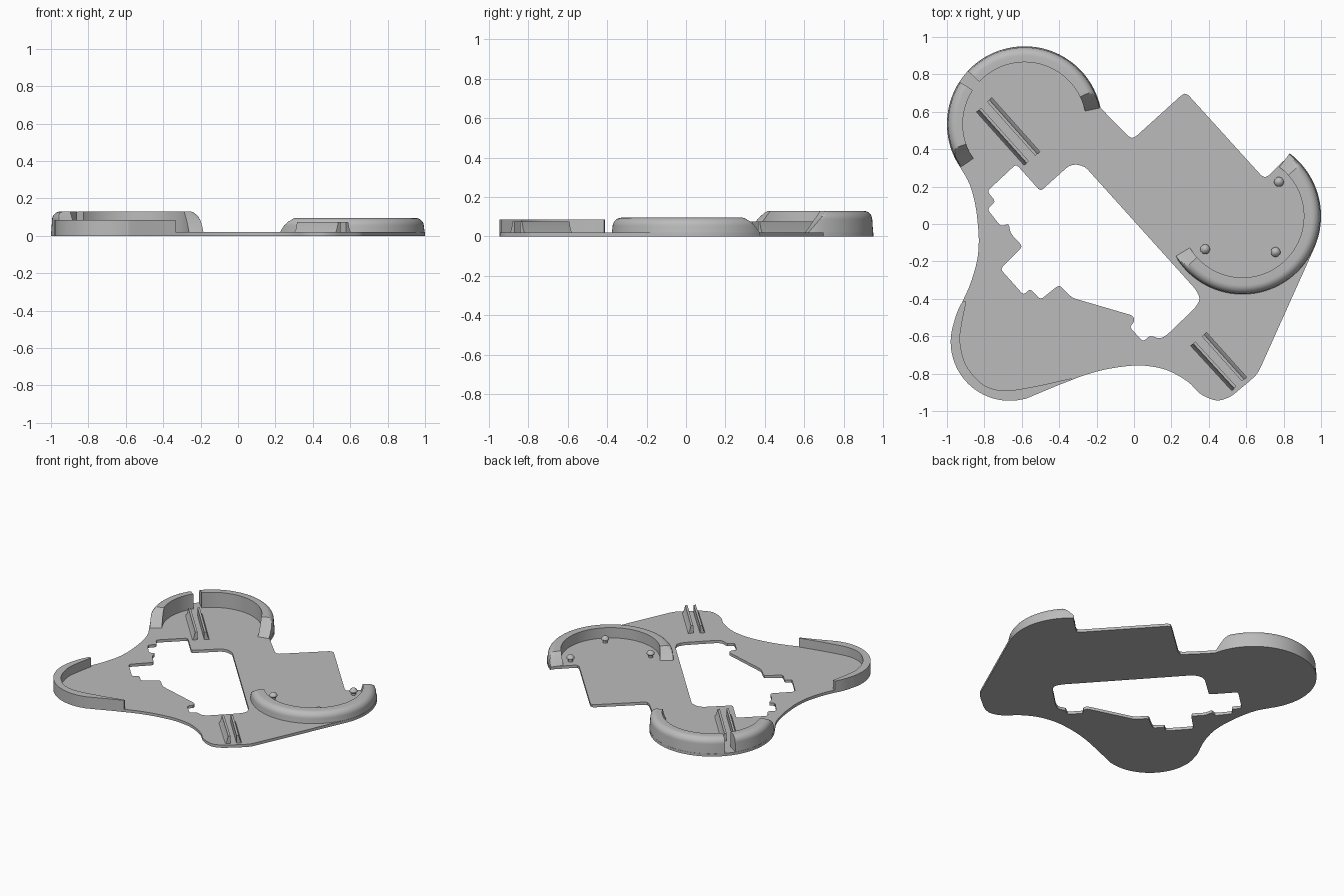
import bpy, bmesh
from math import sin, cos, pi, radians
from mathutils import Vector

if "Cube" in bpy.data.objects:
    bpy.data.objects.remove(bpy.data.objects["Cube"], do_unlink=True)

grey = bpy.data.materials.new("plain grey")
grey.use_nodes = True
tint = (0.5, 0.5, 0.5, 1)
grey.diffuse_color = tint
grey.node_tree.nodes["Principled BSDF"].inputs["Base Color"].default_value = tint

THICK = 0.02
BACK_LOBE = (-0.585, 0.535, 0.415)
SIDE_LOBE = (0.58, 0.042, 0.42)
FRONT_LOBE = (-0.665, -0.63, 0.315)


def finish(name, bm):
    bmesh.ops.recalc_face_normals(bm, faces=bm.faces)
    mesh = bpy.data.meshes.new(name)
    bm.to_mesh(mesh)
    bm.free()
    mesh.materials.append(grey)
    obj = bpy.data.objects.new(name, mesh)
    bpy.context.collection.objects.link(obj)
    bpy.ops.object.select_all(action='DESELECT')
    obj.select_set(True)
    bpy.context.view_layer.objects.active = obj
    bpy.ops.object.shade_smooth_by_angle(angle=radians(30))
    return obj


def arc(lobe, start, end, count=40):
    x, y, r = lobe
    angles = [radians(start + (end - start) * i / count) for i in range(count + 1)]
    return [(x + r * cos(a), y + r * sin(a)) for a in angles]


def smooth(points, steps=5):
    """Catmull-Rom curve through the points."""
    pts = [Vector(p) for p in points]
    pts = [pts[0] * 2 - pts[1]] + pts + [pts[-1] * 2 - pts[-2]]
    out = []
    for a, b, c, d in zip(pts, pts[1:], pts[2:], pts[3:]):
        for i in range(steps):
            t = i / steps
            out.append((b * 2 + (c - a) * t + (a * 2 - b * 5 + c * 4 - d) * t * t
                        + (b * 3 - a - c * 3 + d) * t ** 3) / 2)
    return [tuple(p) for p in out] + [tuple(points[-1])]


def soften(points, size=0.018):
    """Round every corner of a closed outline a little."""
    pts = [Vector(p) for p in points]
    out = []
    for i, p in enumerate(pts):
        to_prev, to_next = pts[i - 1] - p, pts[(i + 1) % len(pts)] - p
        a = p + to_prev.normalized() * min(size, to_prev.length * 0.4)
        b = p + to_next.normalized() * min(size, to_next.length * 0.4)
        out += [a, (a + b + p * 2) / 4, b]
    return out


def prism(name, loops, height):
    """Fill an outline with optional holes and raise it from the ground."""
    bm = bmesh.new()
    for loop in loops:
        verts = [bm.verts.new((p[0], p[1], 0)) for p in loop]
        for a, b in zip(verts, verts[1:] + verts[:1]):
            bm.edges.new((a, b))
    bmesh.ops.triangle_fill(bm, use_beauty=True, edges=bm.edges[:])
    top = bmesh.ops.extrude_face_region(bm, geom=bm.faces[:])["geom"]
    raised = [v for v in top if isinstance(v, bmesh.types.BMVert)]
    bmesh.ops.translate(bm, verts=raised, vec=(0, 0, height))
    return finish(name, bm)


def loft(name, sections):
    bm = bmesh.new()
    rings = [[bm.verts.new(p) for p in s] for s in sections]
    n = len(rings[0])
    for a, b in zip(rings, rings[1:]):
        for i in range(n):
            j = (i + 1) % n
            bm.faces.new((a[i], a[j], b[j], b[i]))
    bm.faces.new(rings[0])
    bm.faces.new(rings[-1])
    return finish(name, bm)


def rim(name, lobe, inner, height, start, end, ramp_in=0, ramp_out=0):
    """Curved wall with a rounded outer shoulder and optional ramped ends."""
    x, y, r = lobe
    soft = 0.045
    profile = [(inner, 0), (inner, height)]
    for i in range(9):
        a = pi / 2 * (1 - i / 8)
        profile.append((r - soft - 0.006 + soft * cos(a), height - soft + soft * sin(a)))
    profile.append((r, 0))
    count = 72
    sections = []
    for i in range(count + 1):
        deg = start + (end - start) * i / count
        rise = min((deg - start) / ramp_in if ramp_in else 1,
                   (end - deg) / ramp_out if ramp_out else 1, 1)
        cap = THICK + (height - THICK) * rise
        a = radians(deg)
        sections.append([(x + d * cos(a), y + d * sin(a), min(z, cap)) for d, z in profile])
    return loft(name, sections)


def rail(name, start, end, side):
    """Upright guide, straight towards the slot and sloped away from it."""
    p, q = Vector(start), Vector(end)
    along = (q - p).normalized()
    out = Vector((-along.y, along.x)) * side
    profile = [(-0.017, 0.01), (-0.017, 0.075), (-0.002, 0.075), (0.008, 0.035),
               (0.017, THICK), (0.017, 0.01)]
    return loft(name, [[(*(c + out * w), z) for w, z in profile] for c in (p, q)])


# Base plate outline
left_waist = smooth([(-0.929, 0.303), (-0.88, 0.215), (-0.85, 0.11), (-0.835, 0),
                     (-0.83, -0.1), (-0.84, -0.2), (-0.875, -0.32), (-0.915, -0.41)])
front_edge = smooth([(-0.915, -0.41), (-0.945, -0.47)] + arc(FRONT_LOBE, 162, 288, 24)
                    + [(-0.42, -0.868), (-0.335, -0.835)])
front_waist = smooth([(-0.335, -0.835), (-0.26, -0.807), (-0.14, -0.775), (0, -0.757),
                      (0.1, -0.763), (0.19, -0.787), (0.29, -0.845), (0.355, -0.908),
                      (0.44, -0.943), (0.51, -0.925), (0.57, -0.88), (0.65, -0.81),
                      (0.68, -0.76)])
shoulder = [(0.79, 0.33), (0.72, 0.26), (0.70, 0.25), (0.68, 0.26), (0.29, 0.69),
            (0.27, 0.697), (0.25, 0.685), (0.01, 0.468), (-0.01, 0.46), (-0.03, 0.47),
            (-0.12, 0.56)]
outline = (arc(SIDE_LOBE, -25, 51) + shoulder + arc(BACK_LOBE, 12, 214)
           + left_waist[1:] + front_edge[1:] + front_waist[1:])

# Irregular opening through the plate
opening = [(-0.63, 0.32), (-0.5, 0.175), (-0.35, 0.31), (-0.31, 0.32), (-0.26, 0.305),
           (0.33, -0.35), (0.355, -0.4), (0.33, -0.445), (0.18, -0.59), (0.14, -0.615),
           (0.085, -0.595), (0.05, -0.63), (-0.025, -0.55), (0.005, -0.52),
           (-0.005, -0.49), (-0.33, -0.395), (-0.4, -0.325), (-0.5, -0.405),
           (-0.555, -0.345), (-0.59, -0.38), (-0.715, -0.24), (-0.595, -0.12),
           (-0.66, -0.05), (-0.67, 0.005), (-0.71, -0.015), (-0.785, 0.08),
           (-0.74, 0.12), (-0.785, 0.175)]
prism("base_plate", [outline, soften(opening)], THICK)

# Raised walls around the lobes
rim("back_rim", BACK_LOBE, 0.33, 0.13, 12, 137, ramp_in=14)
rim("left_back_rim", BACK_LOBE, 0.33, 0.13, 147, 214, ramp_out=15)
rim("side_rim", SIDE_LOBE, 0.328, 0.095, 211, 413, ramp_in=11, ramp_out=11)
inner_edge = smooth([(-0.335, -0.825), (-0.5, -0.862), (-0.665, -0.89), (-0.76, -0.88),
                     (-0.83, -0.84), (-0.9, -0.75), (-0.93, -0.63), (-0.92, -0.53),
                     (-0.897, -0.415)])
prism("front_rim", [front_edge + inner_edge], 0.085)

# Paired guide rails
rail("back_rail_outer", (-0.83, 0.61), (-0.575, 0.325), -1)
rail("back_rail_inner", (-0.773, 0.665), (-0.515, 0.375), 1)
rail("front_rail_outer", (0.315, -0.64), (0.535, -0.88), -1)
rail("front_rail_inner", (0.375, -0.59), (0.59, -0.83), 1)

# Locating studs with domed heads
stud_profile = [(0.015, 0.01), (0.016, 0.035), (0.026, 0.042), (0.026, 0.05),
                (0.02, 0.06), (0.01, 0.067), (0.002, 0.07)]
for i, (x, y) in enumerate([(0.775, 0.225), (0.38, -0.135), (0.757, -0.15)]):
    turns = [2 * pi * k / 20 for k in range(20)]
    loft(f"stud_{i + 1}", [[(x + r * cos(a), y + r * sin(a), z) for a in turns]
                           for r, z in stud_profile])
